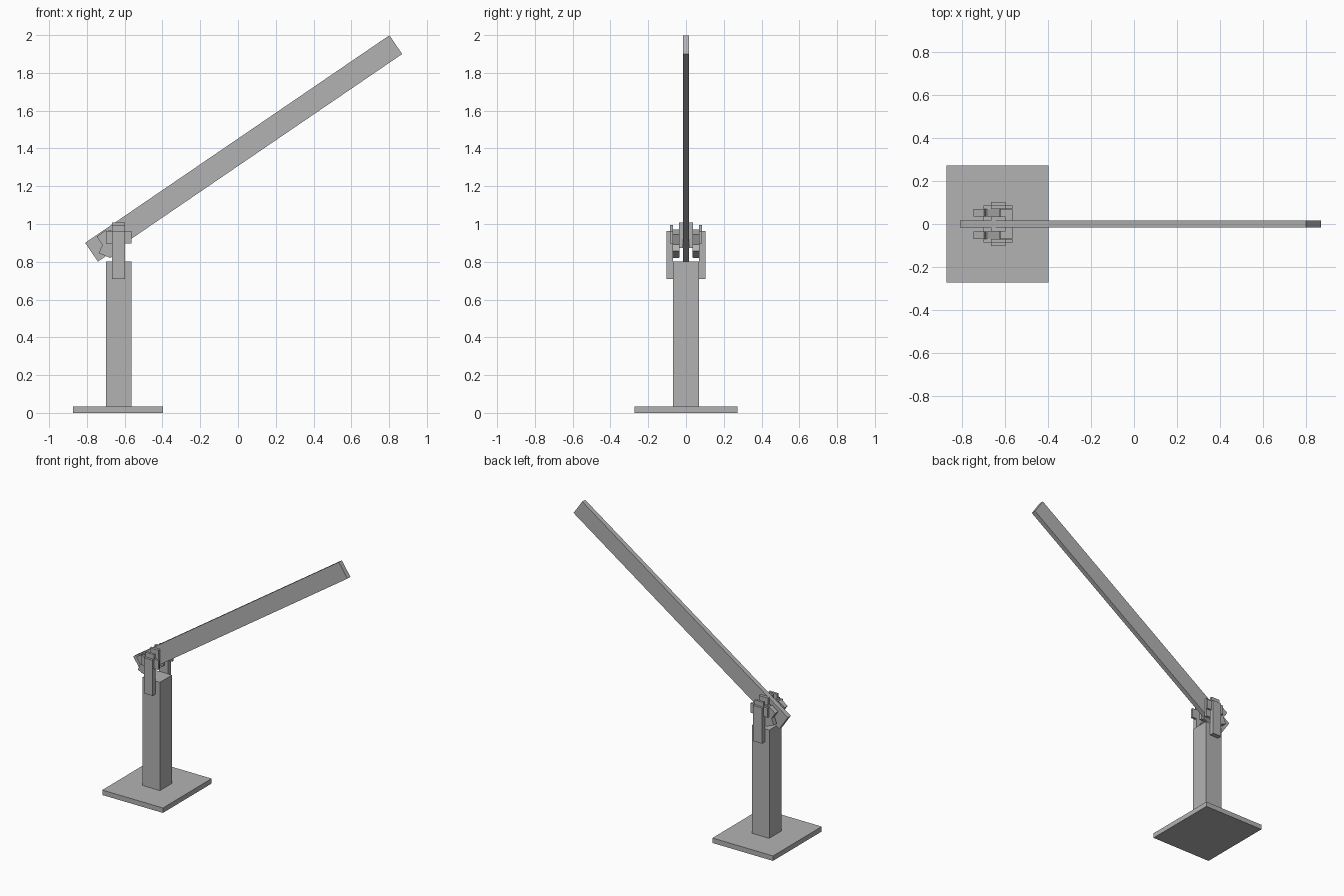
import bpy
import math

if "Cube" in bpy.data.objects:
    bpy.data.objects.remove(bpy.data.objects["Cube"])

grey = bpy.data.materials.new("plain grey")
grey.diffuse_color = (0.45, 0.45, 0.45, 1)
grey.use_nodes = True
grey.node_tree.nodes["Principled BSDF"].inputs["Base Color"].default_value = grey.diffuse_color


def box(name, centre, size, tilt=0.0):
    """Box turned by tilt degrees in the x-z plane, x axis rising."""
    bpy.ops.mesh.primitive_cube_add(size=1, location=centre,
                                    rotation=(0, -math.radians(tilt), 0))
    obj = bpy.context.object
    obj.name = name
    obj.scale = size
    obj.data.materials.append(grey)
    return obj


# Stand
box("base_plate", (-0.635, 0, 0.0175), (0.475, 0.545, 0.035))
box("post", (-0.632, 0, 0.418), (0.135, 0.135, 0.767))

# Long tilted arm
box("arm", (0.03, 0, 1.40), (1.95, 0.033, 0.12), 34.3)

# Hinge parts, the same on both sides of the arm
for side, s in (("front", -1), ("back", 1)):
    box(side + "_strap", (-0.632, s * 0.0855, 0.836), (0.068, 0.033, 0.252))
    box(side + "_inner_washer", (-0.632, s * 0.026, 0.94), (0.068, 0.02, 0.135))
    box(side + "_cross_upright", (-0.632, s * 0.0775, 0.928), (0.068, 0.016, 0.135))
    box(side + "_cross_bar", (-0.632, s * 0.0775, 0.93), (0.135, 0.016, 0.068))
    box(side + "_tilted_bar", (-0.685, s * 0.0525, 0.895), (0.135, 0.034, 0.06), -55.7)
    box(side + "_tilted_cross_bar", (-0.68, s * 0.0525, 0.895), (0.135, 0.033, 0.066), 67)
